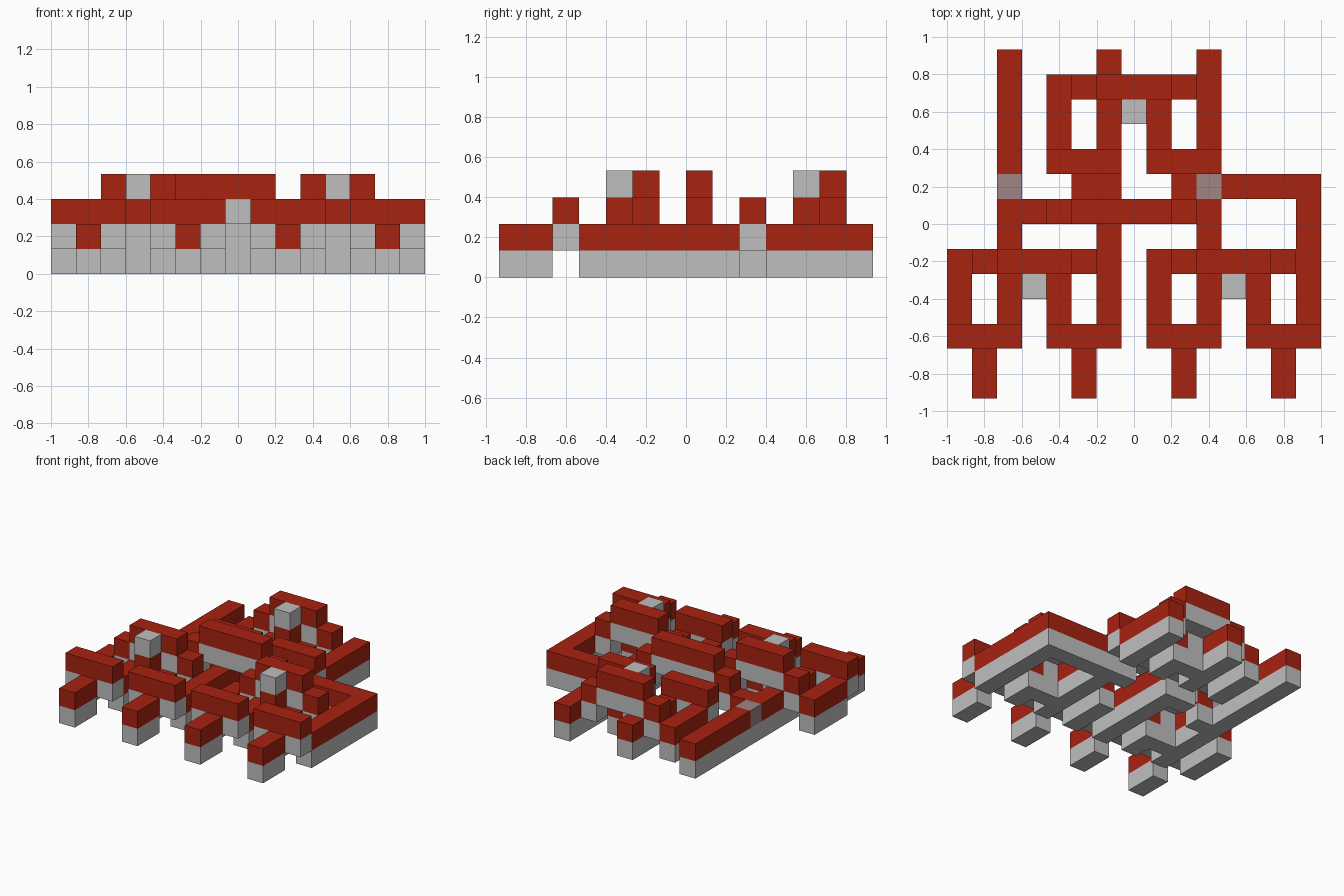
import bpy
import bmesh
from mathutils import Vector

if "Cube" in bpy.data.objects:
    bpy.data.objects.remove(bpy.data.objects["Cube"], do_unlink=True)

CELL = 2 / 15
ORIGIN = Vector((-1, -7 * CELL, 0))


def make_material(name, rgb):
    mat = bpy.data.materials.new(name)
    mat.use_nodes = True
    mat.diffuse_color = (*rgb, 1)
    mat.node_tree.nodes["Principled BSDF"].inputs["Base Color"].default_value = (*rgb, 1)
    return mat


RED = make_material("wire red", (0.39, 0.016, 0.005))
GREY = make_material("stone grey", (0.52, 0.52, 0.52))
DUSTY = make_material("repeater dusty rose", (0.35, 0.235, 0.235))


def box(name, first, last, mat):
    """Box filling the grid cells from first to last, both included."""
    lo = ORIGIN + Vector(first) * CELL
    hi = ORIGIN + (Vector(last) + Vector((1, 1, 1))) * CELL
    bm = bmesh.new()
    bmesh.ops.create_cube(bm, size=1)
    bmesh.ops.scale(bm, vec=hi - lo, verts=bm.verts)
    mesh = bpy.data.meshes.new(name)
    bm.to_mesh(mesh)
    bm.free()
    mesh.materials.append(mat)
    obj = bpy.data.objects.new(name, mesh)
    obj.location = (lo + hi) / 2
    bpy.context.collection.objects.link(obj)


def wire(name, start, end=None, level=0, mat=RED):
    """A run of stone with a coloured run lying on top of it."""
    end = end or start
    box(name + "_base", (*start, level), (*end, level), GREY)
    box(name + "_top", (*start, level + 1), (*end, level + 1), mat)


def gate(name, x, y):
    # Raised input bars
    for dx in (0, 4):
        wire(name + "_input_bar", (x + dx, y), (x + dx + 2, y), 1)
    # Legs: three run as far as the bridge row, one stops short of it
    for dx, length in ((0, 3), (2, 3), (4, 2), (6, 3)):
        wire(name + "_leg", (x + dx, y + 1), (x + dx, y + length))
    # Stepped bridge
    for dx in (1, 5):
        wire(name + "_step", (x + dx, y + 3), level=1)
    wire(name + "_bridge", (x + 2, y + 3), (x + 4, y + 3), 2)
    # Central pillar with a red torch under its cap
    px, py = x + 3, y + 2
    box(name + "_pillar", (px, py, 0), (px, py, 1), GREY)
    box(name + "_torch", (px, py, 2), (px, py, 2), RED)
    box(name + "_cap", (px, py, 3), (px, py, 3), GREY)


gate("left_gate", 8, 2)
gate("right_gate", 0, 2)
gate("rear_gate", 4, 9)

# Front inputs
for x in (1, 5, 9, 13):
    wire("front_input", (x, 0), (x, 1))

# Wires running back from the front gates
for x in (2, 6, 10, 14):
    wire("link_wire", (x, 6), (x, 7))
wire("rear_gate_right_feed", (5, 8), (6, 8))
wire("rear_gate_left_feed", (9, 8))
wire("left_return", (11, 8), (14, 8))

# Crossing that climbs over the middle wire
wire("crossing_start", (3, 7))
for x in (4, 9):
    wire("crossing_step", (x, 7), level=1)
wire("crossing_bridge", (5, 7), (8, 7), 2)

# Repeaters
for x in (2, 10):
    wire("repeater", (x, 8), mat=DUSTY)

# Rear outputs
wire("long_output", (2, 9), (2, 13))
for x in (6, 10):
    wire("rear_output", (x, 13))
